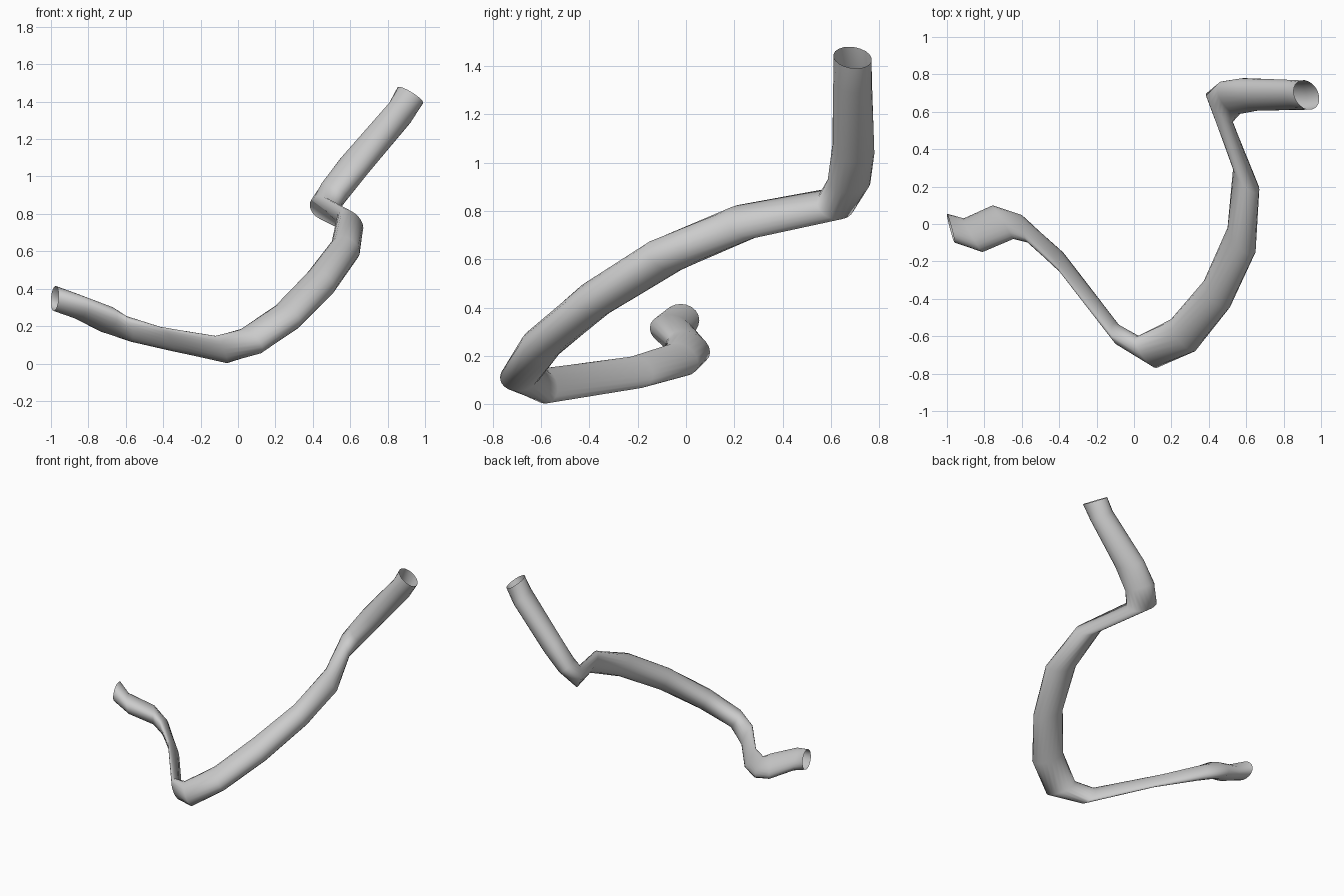
import bpy, bmesh, math
from mathutils import Vector

SIDES = 20

# Stations along the open bent tube: centre, sideways half-axis, downward half-axis
stations = [
    ((-.98, -.022, .348), (.02, -.077, 0), (-.005, 0, -.067)),
    ((-.86, -.06, .305), (.05, -.09, .01), (.01, 0, -.066)),
    ((-.70, .01, .235), (.055, -.09, .02), (0, 0, -.066)),
    ((-.585, -.025, .185), (.02, -.075, .012), (.015, .005, -.067)),
    ((-.387, -.205, .132), (.022, -.069, .009), (.038, .001, -.065)),
    ((-.09, -.59, .075), (.013, -.059, .001), (.031, .007, -.073)),
    ((.07, -.685, .12), (.05, -.085, -.01), (.04, 0, -.065)),
    ((.262, -.595, .25), (.065, -.085, -.014), (.027, .022, -.065)),
    ((.443, -.375, .435), (.07, -.07, -.02), (.018, .036, -.068)),
    ((.575, -.085, .615), (.075, -.065, -.01), (.012, .048, -.065)),
    ((.60, .243, .755), (.07, -.057, -.03), (0, .05, -.063)),
    ((.455, .62, .83), (.07, -.065, -.03), (-.015, .045, -.058)),
    ((.515, .675, .92), (.055, -.085, -.01), (.045, .025, -.045)),
    ((.62, .693, 1.055), (.05, -.085, 0), (.05, .02, -.055)),
    ((.865, .69, 1.34), (.015, -.08, .005), (.057, .005, -.053)),
    ((.922, .69, 1.435), (.03, -.078, 0), (.062, .015, -.045)),
]

# Loft an elliptical ring through every station
bm = bmesh.new()
rings = []
for c, u, v in stations:
    c, u, v = Vector(c), Vector(u), Vector(v)
    rings.append([bm.verts.new(c + u * math.cos(t) + v * math.sin(t))
                  for t in (2 * math.pi * i / SIDES for i in range(SIDES))])
for a, b in zip(rings, rings[1:]):
    for i in range(SIDES):
        j = (i + 1) % SIDES
        bm.faces.new((a[i], a[j], b[j], b[i])).smooth = True
bmesh.ops.recalc_face_normals(bm, faces=bm.faces)

mesh = bpy.data.meshes.new("bent_tube")
bm.to_mesh(mesh)
bm.free()
bpy.context.collection.objects.link(bpy.data.objects.new("bent_tube", mesh))
